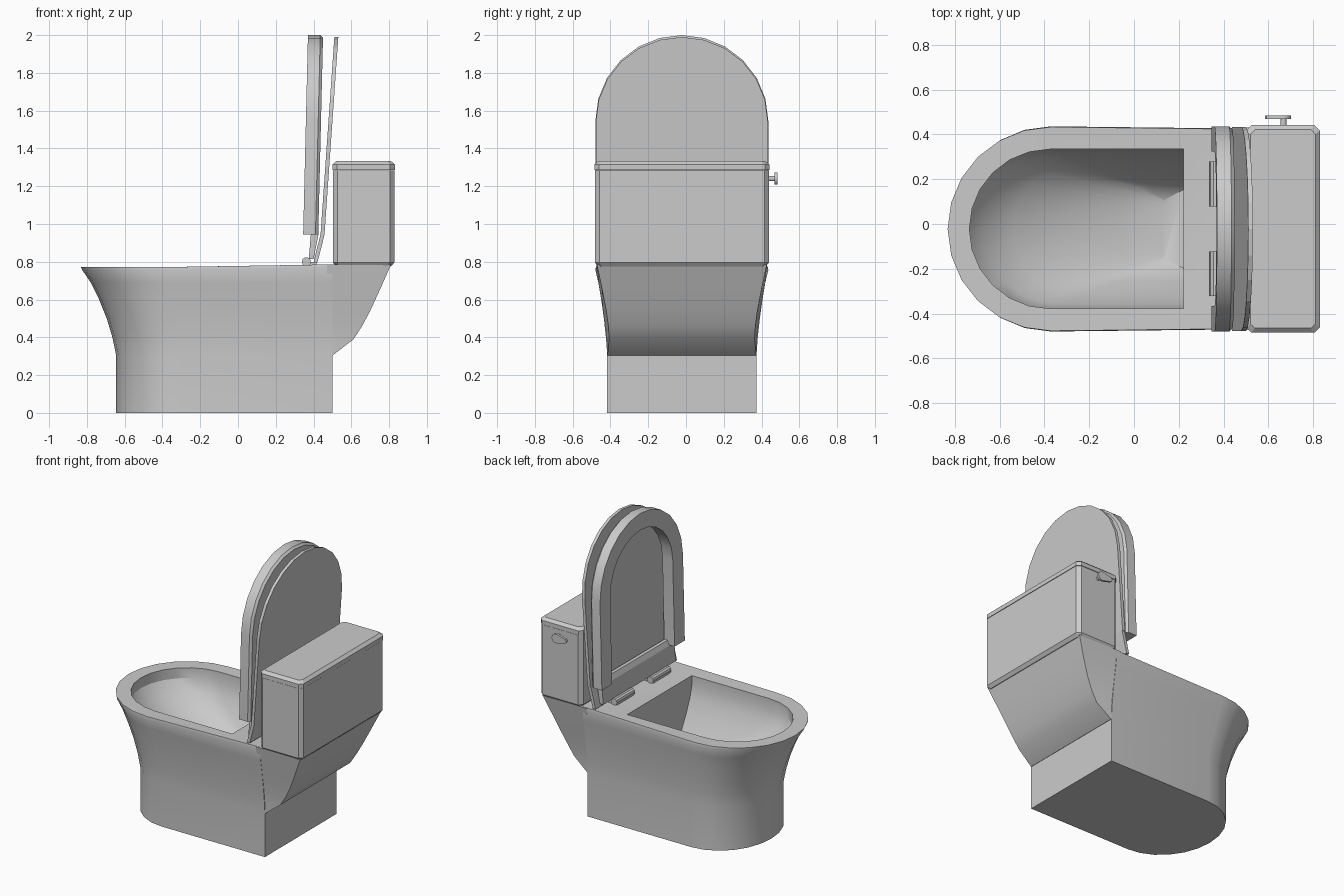
import bpy, bmesh, math
from mathutils import Vector, Matrix

if "Cube" in bpy.data.objects:
    bpy.data.objects.remove(bpy.data.objects["Cube"])

CY = -0.022          # the body's centre line in y
SEG = 12             # sides of every rounded end


def make(name, bm, smooth=False):
    bmesh.ops.recalc_face_normals(bm, faces=bm.faces)
    me = bpy.data.meshes.new(name)
    bm.to_mesh(me)
    bm.free()
    ob = bpy.data.objects.new(name, me)
    bpy.context.collection.objects.link(ob)
    if smooth:
        bpy.ops.object.select_all(action='DESELECT')
        ob.select_set(True)
        bpy.context.view_layer.objects.active = ob
        bpy.ops.object.shade_smooth_by_angle(angle=math.radians(28))
    return ob


def loft(name, rings, smooth=False):
    """Skin closed rings of equal length and cap both ends."""
    bm = bmesh.new()
    vs = [[bm.verts.new(p) for p in r] for r in rings]
    n = len(rings[0])
    for a, b in zip(vs, vs[1:]):
        for i in range(n):
            j = (i + 1) % n
            bm.faces.new((a[i], a[j], b[j], b[i]))
    bm.faces.new(vs[0])
    bm.faces.new(vs[-1])
    return make(name, bm, smooth)


def prism(name, profile, half, y=CY):
    """Extrude an x-z profile across y."""
    return loft(name, [[(x, y + s * half, z) for x, z in profile] for s in (-1, 1)])


def arc(c, r, half):
    """Half ellipse as (distance past centre, side) pairs."""
    return [(c + r * math.sin(math.pi * i / SEG), -half * math.cos(math.pi * i / SEG))
            for i in range(SEG + 1)]


def u_ring(z, front, half, xc, back, rise=0.0, half_back=None):
    hb = half_back or half
    pts = [(-a, CY + b, z) for a, b in arc(-xc, xc - front, half)]
    return [(back, CY - hb, z + rise)] + pts + [(back, CY + hb, z + rise)]


def chamfer_rect(z, x0, x1, half, c):
    return [(x, CY + y, z) for x, y in (
        (x0 + c, -half), (x1 - c, -half), (x1, -half + c), (x1, half - c),
        (x1 - c, half), (x0 + c, half), (x0, half - c), (x0, -half + c))]


# Pedestal, rim and bowl in one skin
outer = [(0, -.645, .395, -.30), (.305, -.645, .395, -.30), (.40, -.665, .402, -.31),
         (.50, -.695, .413, -.325), (.60, -.735, .427, -.345), (.69, -.78, .442, -.36)]
inner = [(.772, -.735, .356, -.375), (.70, -.735, .356, -.375), (.62, -.68, .335, -.33),
         (.52, -.54, .29, -.23), (.42, -.32, .235, -.08), (.34, -.08, .19, .06),
         (.30, .13, .13, .135)]
rings = [u_ring(z, f, h, c, .5) for z, f, h, c in outer]
rings += [u_ring(.757, -.825, .458, -.37, .5, .012, .448),
          u_ring(.772, -.832, .455, -.37, .5, .014, .445)]
rings += [u_ring(z, f, h, c, .22, half_back=.175 if z == .30 else None)
          for z, f, h, c in inner]
loft("bowl_body", rings, True)

# Sloped support under the tank
loft("tank_support", [[(.47, CY - f, z), (x, CY - b, z), (x, CY + b, z), (.47, CY + f, z)]
                      for z, x, f, b in ((.305, .502, .394, .394), (.39, .612, .40, .385),
                                         (.46, .657, .407, .389), (.54, .70, .418, .40),
                                         (.66, .755, .436, .423), (.785, .81, .452, .45))], True)

# Tank and its lid
loft("tank", [chamfer_rect(.775, .522, .81, .445, .02), chamfer_rect(.797, .502, .828, .461, .024),
              chamfer_rect(1.284, .502, .828, .461, .024)])
loft("tank_lid", [chamfer_rect(1.286, .50, .83, .463, .024), chamfer_rect(1.315, .50, .83, .463, .024),
                  chamfer_rect(1.333, .52, .81, .443, .02)])

# Flush handle: shaft and tapered lever on the +y side
bm = bmesh.new()
bmesh.ops.create_cone(bm, cap_ends=True, segments=12, radius1=.013, radius2=.013, depth=.06,
                      matrix=Matrix.Translation((.668, .455, 1.24)) @ Matrix.Rotation(math.pi / 2, 4, 'X'))
make("handle_shaft", bm, True)
lever = [(.668 + .032 * math.cos(t), 1.24 + .032 * math.sin(t))
         for t in [math.radians(-110 + 220 * i / 8) for i in range(9)]]
lever += [(.592, 1.253), (.585, 1.24), (.592, 1.227)]
prism("handle_lever", lever, .008, .477)


# Raised seat: a deep U-shaped ring leaning slightly back
def lean(x, y, z, k):
    return (x + (z - .945) * k, CY + y, z)


def upright(half, top):
    return [(.945, -half)] + arc(1.545, top - 1.545, half) + [(.945, half)]


sections = []
for (zo, yo), (zi, yi) in zip(upright(.458, 2.0), upright(.345, 1.885)):
    zc, yc = zo + (zi - zo) * .12, yo + (yi - yo) * .12
    sections.append([lean(.425, yc, zc, .024), lean(.41, yo, zo, .024), lean(.345, yo, zo, .024),
                     lean(.345, yi, zi, .024), lean(.425, yi, zi, .024)])
loft("seat_ring", sections, True)
prism("seat_back_bar", [(.375, .815), (.40, .815), (.425, .94), (.425, .975), (.40, .975), (.385, .94)], .40)

# Cover behind the seat with its bent lower flange
loft("cover", [[lean(x, y, z, .07) for z, y in upright(.455, 1.99)] for x in (.437, .458)])
prism("cover_flange", [(.437, .945), (.458, .945), (.445, .89), (.42, .795), (.40, .795), (.415, .86)], .45)

# Two hinge barrels with feet
for side in (-1, 1):
    y = CY + side * .2
    barrel = [(.362 + .024 * math.cos(math.pi * i / 5), .80 + .024 * math.sin(math.pi * i / 5))
              for i in range(10)]
    prism("hinge_barrel", barrel, .10, y)
    prism("hinge_foot", [(.345, .765), (.415, .765), (.415, .80), (.345, .80)], .09, y)
